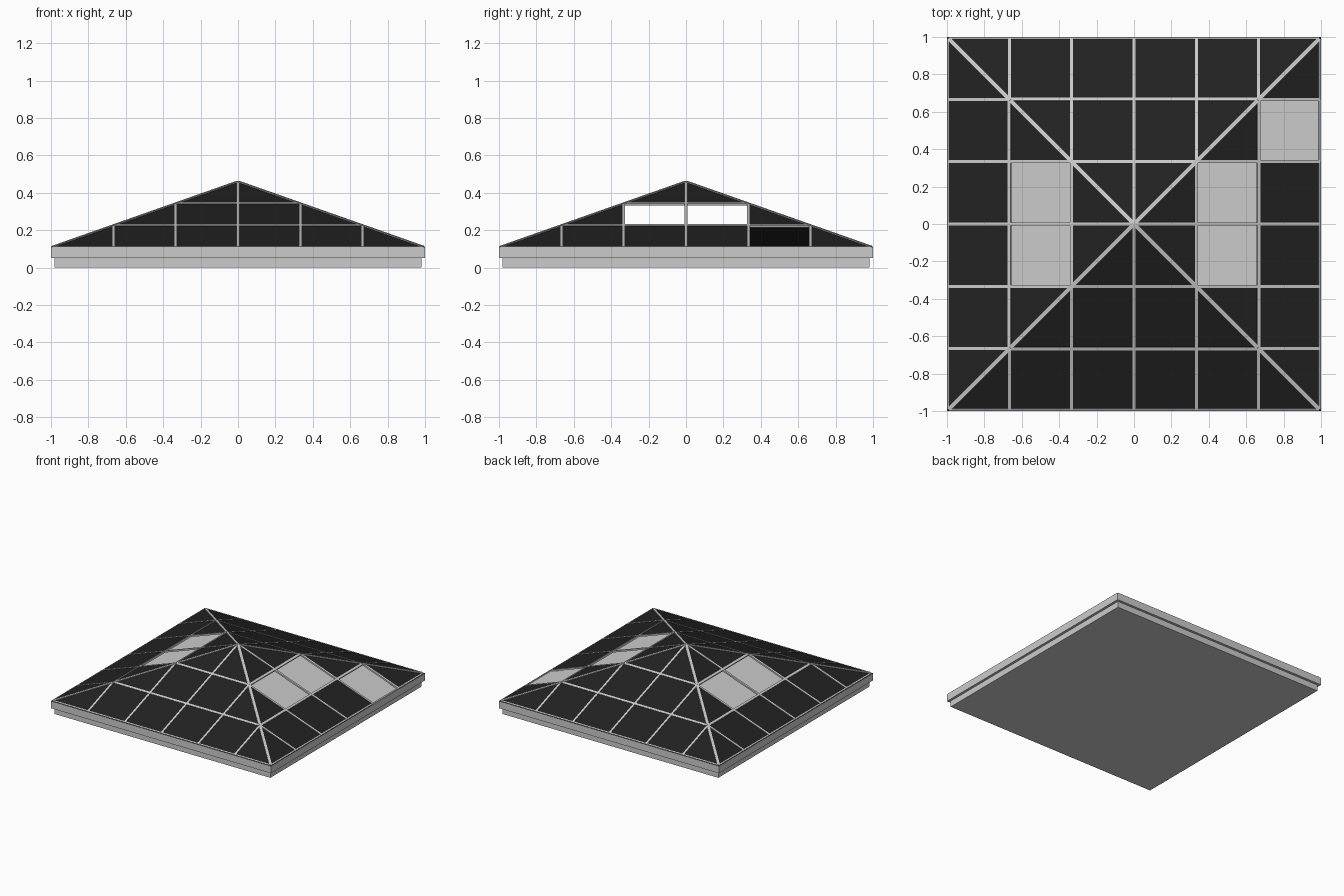
import bpy, bmesh
from math import pi
from mathutils import Matrix, Vector

cube = bpy.data.objects.get("Cube")
if cube:
    bpy.data.objects.remove(cube, do_unlink=True)

EAVE, APEX = 0.109, 0.461
THIRD = 1 / 3


def material(name, value):
    mat = bpy.data.materials.new(name)
    mat.use_nodes = True
    colour = (value, value, value, 1)
    mat.diffuse_color = colour
    mat.node_tree.nodes["Principled BSDF"].inputs["Base Color"].default_value = colour
    return mat


grey = material("light grey frame", 0.6)
dark = material("dark glass", 0.016)


def finish(name, bm, mat):
    mesh = bpy.data.meshes.new(name)
    bm.to_mesh(mesh)
    bm.free()
    mesh.materials.append(mat)
    obj = bpy.data.objects.new(name, mesh)
    bpy.context.collection.objects.link(obj)
    return obj


def slab(name, half, low, high):
    bm = bmesh.new()
    scale = Matrix.Diagonal((2 * half, 2 * half, high - low, 1))
    bmesh.ops.create_cube(bm, size=1, matrix=Matrix.Translation((0, 0, (low + high) / 2)) @ scale)
    finish(name, bm, grey)


def roof_point(u, d):
    """Point on the front slope: u across, d out from the apex."""
    return Vector((u, -d, EAVE + (1 - d) * (APEX - EAVE)))


def bar(bm, start, end, turn, width=0.018, slope_up=None):
    """Box bar lying on the roof between two points."""
    along = (end - start).normalized()
    up = slope_up or (Vector((0, 0, 1)) - along * along.z)
    up = up.normalized()
    side = up.cross(along)
    frame = Matrix((along, side, up)).transposed().to_4x4()
    place = Matrix.Translation((start + end) / 2 - up * 0.003)
    size = Matrix.Diagonal(((end - start).length, width, 0.012, 1))
    bmesh.ops.create_cube(bm, size=1, matrix=turn @ place @ frame @ size)


# Stepped base
slab("lower_base", 0.98, 0, 0.05)
slab("upper_base", 1.0, 0.05, 0.109)

# Each slope: glass panes and glazing bars, with some panes missing
sides = ("front", "left", "back", "right")
missing = {"left": {(1, -1), (1, 0), (0, 1)}, "right": {(1, -1), (1, 0)}}
normal = Vector((0, -(APEX - EAVE), 1))

for i, side in enumerate(sides):
    turn = Matrix.Rotation(i * pi / 2, 4, "Z")

    panes = bmesh.new()
    for row in range(3):
        outer, inner = 3 - row, 2 - row
        for col in range(-outer, outer):
            if (row, col) in missing.get(side, ()):
                continue
            corners = [(col, outer), (col + 1, outer), (col + 1, inner), (col, inner)]
            corners = [c for c in corners if abs(c[0]) <= c[1]]
            panes.faces.new([panes.verts.new(turn @ roof_point(u * THIRD, d * THIRD))
                             for u, d in corners])
    finish(side + "_panes", panes, dark)

    bars = bmesh.new()
    for col in range(-2, 3):
        top = max(abs(col) * THIRD, 0.01)
        bar(bars, roof_point(col * THIRD, 0.995), roof_point(col * THIRD, top), turn,
            width=0.016, slope_up=normal)
    for ring in (THIRD, 2 * THIRD):
        bar(bars, roof_point(-ring, ring), roof_point(ring, ring), turn, slope_up=normal)
    bar(bars, roof_point(-0.99, 0.992), roof_point(0.99, 0.992), turn,
        width=0.01, slope_up=normal)
    finish(side + "_glazing_bars", bars, grey)

# Hip bars from the corners to the apex
hips = bmesh.new()
for i in range(4):
    bar(hips, roof_point(0.99, 0.99), roof_point(0, 0), Matrix.Rotation(i * pi / 2, 4, "Z"),
        width=0.02)
finish("hip_bars", hips, grey)
